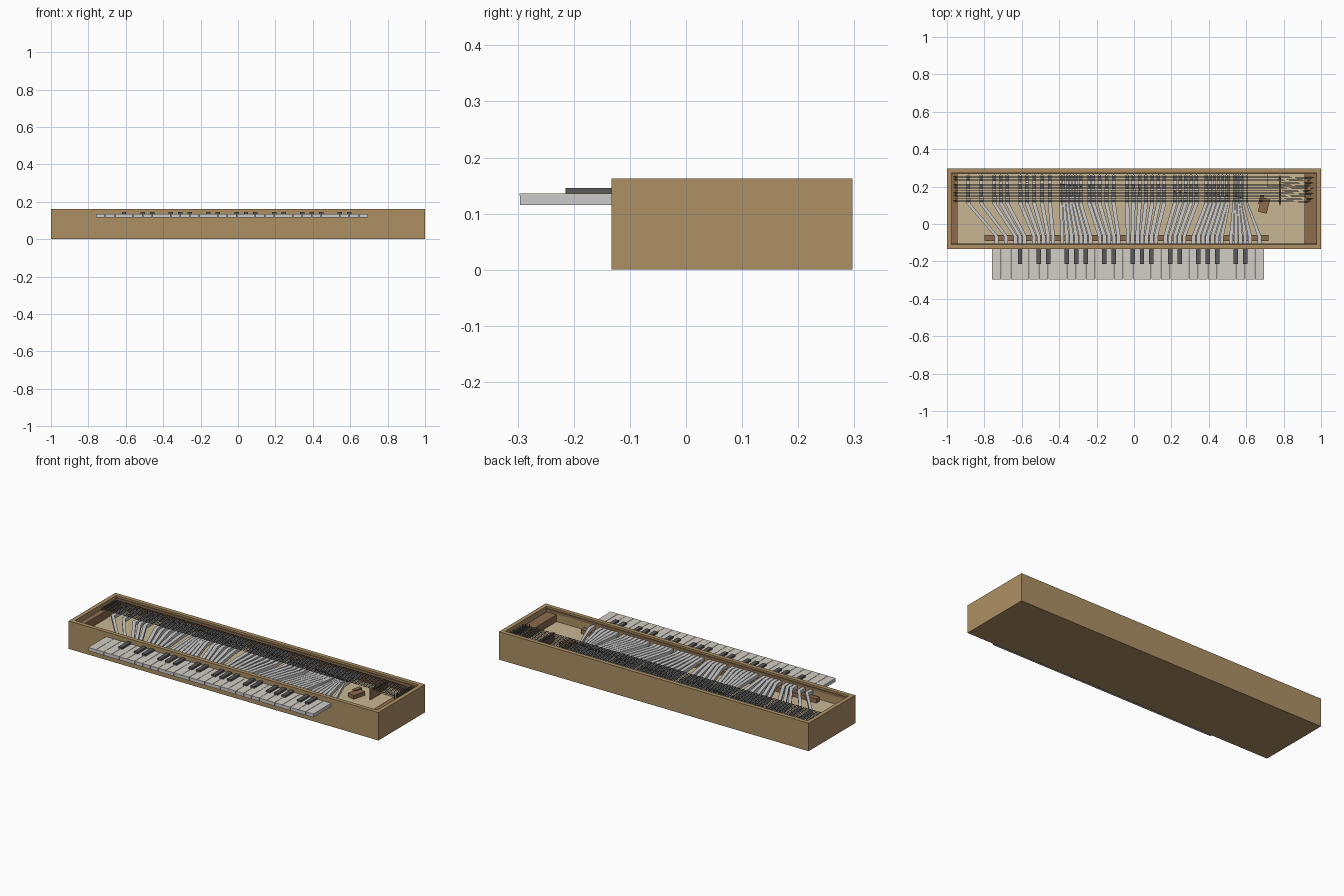
import bpy, bmesh, math
from mathutils import Matrix, Vector

if "Cube" in bpy.data.objects:
    bpy.data.objects.remove(bpy.data.objects["Cube"])


def mat(name, r, g, b):
    m = bpy.data.materials.new(name)
    m.diffuse_color = (r, g, b, 1)
    m.use_nodes = True
    m.node_tree.nodes["Principled BSDF"].inputs["Base Color"].default_value = m.diffuse_color
    return m


WOOD = mat("case_wood", 0.42, 0.28, 0.13)
DARK = mat("dark_wood", 0.26, 0.15, 0.075)
TAN = mat("pale_wood", 0.58, 0.47, 0.29)
IVORY = mat("natural_cover", 0.64, 0.62, 0.56)
BLACK = mat("sharp_black", 0.1, 0.1, 0.1)
METAL = mat("metal", 0.12, 0.12, 0.12)


def finish(name, bm, material=None):
    bmesh.ops.recalc_face_normals(bm, faces=bm.faces)
    me = bpy.data.meshes.new(name)
    bm.to_mesh(me)
    bm.free()
    if material:
        me.materials.append(material)
    ob = bpy.data.objects.new(name, me)
    bpy.context.collection.objects.link(ob)
    return ob


def add_box(bm, x0, x1, y0, y1, z0, z1):
    m = Matrix.Translation(((x0 + x1) / 2, (y0 + y1) / 2, (z0 + z1) / 2))
    bmesh.ops.create_cube(bm, size=1, matrix=m @ Matrix.Diagonal((x1 - x0, y1 - y0, z1 - z0, 1)))


def boxes(name, dims, material=None):
    bm = bmesh.new()
    for d in dims:
        add_box(bm, *d)
    return finish(name, bm, material)


def add_rod(bm, a, b, r, sides=6):
    a, b = Vector(a), Vector(b)
    d = b - a
    m = Matrix.Translation((a + b) / 2) @ d.to_track_quat('Z', 'Y').to_matrix().to_4x4()
    bmesh.ops.create_cone(bm, cap_ends=True, segments=sides, radius1=r, radius2=r,
                          depth=d.length, matrix=m)


def add_ribbon(bm, path, z0, z1):
    # path: (x, y, width) stations, extruded between two heights
    rings = []
    for x, y, w in path:
        rings.append([bm.verts.new((x + s * w / 2, y, z))
                      for s, z in ((-1, z0), (1, z0), (1, z1), (-1, z1))])
    for a, b in zip(rings, rings[1:]):
        for i in range(4):
            j = (i + 1) % 4
            bm.faces.new((a[i], a[j], b[j], b[i]))
    bm.faces.new(rings[0])
    bm.faces.new(rings[-1])


Y0, Y1, H, T = -0.133, 0.297, 0.163, 0.024
FLOOR = 0.09

# Case walls, bottom and lining
boxes("case_walls", [(-1, 1, Y0, Y0 + T, 0, H), (-1, 1, Y1 - T, Y1, 0, H),
                     (-1, -1 + T, Y0 + T, Y1 - T, 0, H), (1 - T, 1, Y0 + T, Y1 - T, 0, H)], WOOD)
boxes("case_bottom", [(-1 + T, 1 - T, Y0 + T, Y1 - T, 0, 0.015)], WOOD)
boxes("soundboard", [(-1 + T, 1 - T, Y0 + T, Y1 - T, FLOOR - 0.01, FLOOR)], TAN)
boxes("back_shelf", [(0.71, 0.912, 0.2, Y1 - T, FLOOR, 0.1)], TAN)
boxes("hitch_block", [(-1 + T, -0.945, Y0 + T, Y1 - T, FLOOR, 0.135)], DARK)
boxes("pin_block", [(0.912, 1 - T, Y0 + T, Y1 - T, FLOOR, 0.13)], DARK)
boxes("inner_lining", [(-0.976, 0.976, Y0 + T, Y0 + T + 0.005, 0.137, 0.152),
                       (-0.976, 0.976, Y1 - T - 0.005, Y1 - T, FLOOR, 0.152)], DARK)

# Keyboard: 29 naturals, 18 sharps
N, KX0, KX1 = 29, -0.76, 0.695
PITCH = (KX1 - KX0) / N
SHARPS = [3, 5, 6, 8, 9, 10, 12, 13, 15, 16, 17, 19, 20, 22, 23, 24, 26, 27]
bodies, covers = [], []
for k in range(N):
    a, b = KX0 + k * PITCH + 0.001, KX0 + (k + 1) * PITCH - 0.001
    bodies.append((a, b, -0.296, Y0 + 0.002, 0.115, 0.132))
    covers.append((a, b, -0.297, Y0 + 0.002, 0.132, 0.1355))
boxes("natural_keys", bodies)
boxes("natural_covers", covers, IVORY)
boxes("sharp_keys", [(KX0 + k * PITCH - 0.012, KX0 + k * PITCH + 0.012, -0.215, Y0 + 0.002, 0.13, 0.146)
                     for k in SHARPS], BLACK)

# Key levers fan out from the keyboard to the strings
FAN = [(-0.745, -0.9), (-0.5, -0.56), (-0.41, -0.41), (-0.25, -0.3), (-0.15, -0.21),
       (-0.05, -0.06), (0.1, 0.14), (0.3, 0.37), (0.45, 0.5), (0.69, 0.615)]


def rear_x(x):
    for (a, ra), (b, rb) in zip(FAN, FAN[1:]):
        if x <= b:
            return ra + (rb - ra) * (x - a) / (b - a)
    return FAN[-1][1]


fronts = sorted([KX0 + (k + 0.5) * PITCH for k in range(N)] + [KX0 + k * PITCH for k in SHARPS])
levers, tangents, guides = bmesh.new(), bmesh.new(), bmesh.new()
for i, x in enumerate(fronts):
    r = rear_x(x)
    w = min(0.018, 0.75 * (rear_x(x + 0.0125) - rear_x(x - 0.0125)))
    w = max(w, 0.007)
    add_ribbon(levers, [(x, Y0 + 0.002, 0.021), (x, -0.065, 0.021), (r, 0.11, w * 1.2), (r, 0.262, w)],
               0.115, 0.134)
    ty = 0.235 - 0.1 * i / len(fronts)
    add_box(tangents, r - 0.004, r + 0.004, ty - 0.002, ty + 0.002, 0.133, 0.146)
    add_box(guides, r - 0.002, r + 0.002, 0.258, 0.27, 0.118, 0.13)
finish("key_levers", levers)
finish("tangents", tangents, METAL)
finish("lever_guides", guides, METAL)
boxes("balance_rail", [(-0.8, 0.72, -0.09, -0.06, FLOOR, 0.115)], DARK)

# Paired strings with hitch pins and tuning pins
strings, pins = bmesh.new(), bmesh.new()
for i in range(10):
    for s in range(2):
        y = 0.12 + i * 0.0142 + s * 0.005
        xl = -0.958 - 0.009 * s
        xr = 0.93 + 0.016 * (i % 2) + 0.012 * s
        add_rod(strings, (xl, y, 0.147), (0.78, y, 0.147), 0.0011, 5)
        add_rod(strings, (0.78, y, 0.147), (xr, y - 0.004, 0.145), 0.0011, 5)
        add_rod(pins, (xl, y, 0.125), (xl, y, 0.15), 0.002)
        add_rod(pins, (xr, y - 0.004, 0.12), (xr, y - 0.004, 0.157), 0.003)
finish("strings", strings, METAL)
finish("string_pins", pins, METAL)

# Bridge: a standing board on feet, pinned along the top
bridge = bmesh.new()
stations = [(0.1, 0.004), (0.12, 0.014), (0.14, 0.01), (0.18, 0.012), (0.22, 0.01), (0.24, 0.014), (0.26, 0.004)]
add_ribbon(bridge, [(0.78, y, w) for y, w in stations], FLOOR, 0.145)
finish("bridge", bridge, DARK)

# Small rose block lying on the soundboard
block = boxes("rose_block", [(-0.024, 0.024, -0.04, 0.04, 0, 0.022), (-0.032, -0.012, 0.0, 0.05, 0, 0.028)], DARK)
block.location = (0.695, 0.1, FLOOR)
block.rotation_euler[2] = math.radians(-14)
